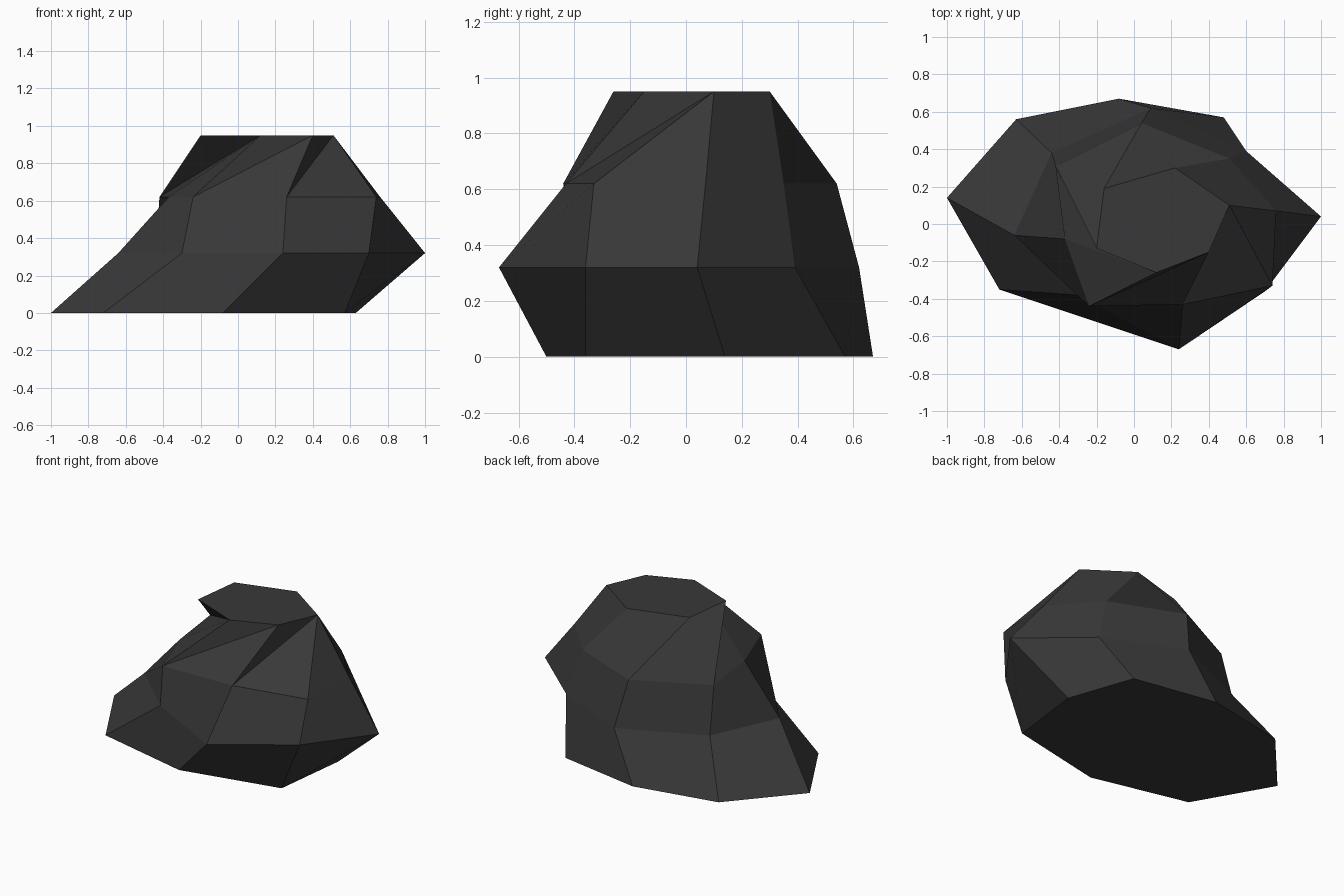
import bpy, bmesh

if "Cube" in bpy.data.objects:
    bpy.data.objects.remove(bpy.data.objects["Cube"])

# Faceted boulder: three eight-sided rings and a twisted six-sided top
base = [(.63, .14), (.57, -.36), (-.08, -.50), (-.72, -.35),
        (-1, .14), (-.63, .56), (-.08, .67), (.48, .57)]
lower = [(1, .04), (.70, -.36), (.24, -.67), (-.30, -.38),
         (-.64, -.06), (-.44, .38), (.09, .62), (.60, .39)]
upper = [(.76, .07), (.74, -.33), (.26, -.43), (-.24, -.44),
         (-.37, -.08), (-.42, .31), (.04, .54), (.51, .35)]
crown = [(.51, .10), (.40, -.15), (.12, -.26), (-.20, -.13), (-.16, .19), (.22, .30)]

bm = bmesh.new()


def ring(points, z):
    return [bm.verts.new((x, y, z)) for x, y in points]


b, l, u, t = ring(base, 0), ring(lower, .32), ring(upper, .62), ring(crown, .95)

# Flat underside and crown
bm.faces.new(b)
bm.faces.new(t[::-1])

# Side bands
for r, s in ((b, l), (l, u)):
    for i in range(8):
        j = (i + 1) % 8
        bm.faces.new((r[j], r[i], s[i], s[j]))

# Twisted shoulder joining eight sides to six
for f in ((u[0], u[1], t[0]), (u[1], u[2], t[0]), (u[2], t[1], t[0]),
          (u[2], u[3], t[1]), (u[3], t[2], t[1]), (u[3], u[4], t[2]),
          (u[4], u[5], t[2]), (u[5], t[3], t[2]), (u[5], u[6], t[4], t[3]),
          (u[6], u[7], t[5], t[4]), (u[7], u[0], t[0], t[5])):
    bm.faces.new(f)
bmesh.ops.recalc_face_normals(bm, faces=bm.faces[:])

mesh = bpy.data.meshes.new("boulder")
bm.to_mesh(mesh)
bm.free()
rock = bpy.data.objects.new("boulder", mesh)
bpy.context.collection.objects.link(rock)

# Dark stone
mat = bpy.data.materials.new("charcoal stone")
mat.diffuse_color = (.04, .04, .04, 1)
mat.use_nodes = True
mat.node_tree.nodes["Principled BSDF"].inputs["Base Color"].default_value = mat.diffuse_color
mesh.materials.append(mat)
